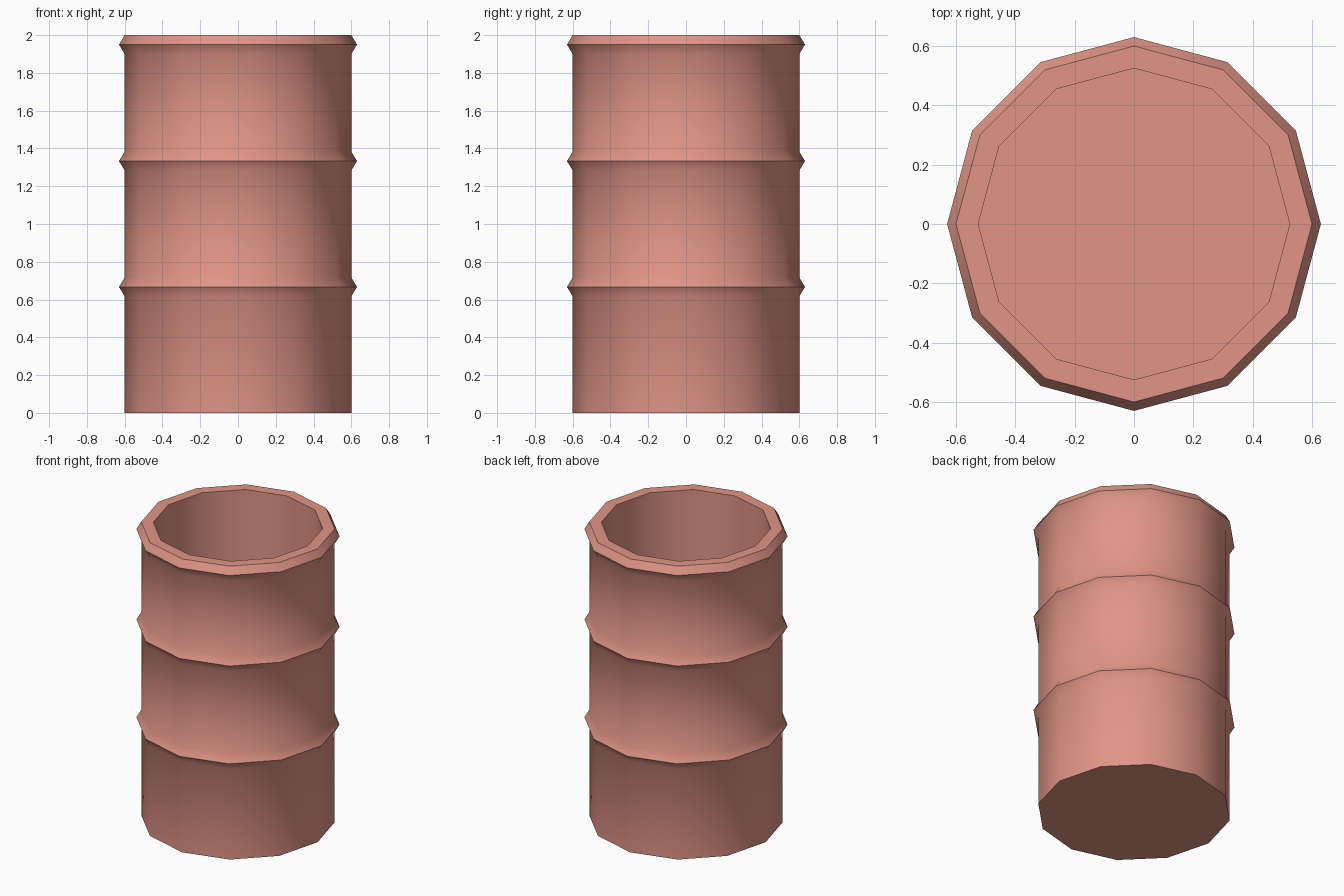
import bpy, bmesh, math

if "Cube" in bpy.data.objects:
    bpy.data.objects.remove(bpy.data.objects["Cube"])

SIDES = 12
R, RIB_R, INNER_R = 0.6, 0.63, 0.525
HEIGHT, FLOOR = 2.0, 0.075

# Profile: outer wall with two ribs and a rim, then down the inside wall
profile = [(R, 0.0)]
for z in (HEIGHT / 3, HEIGHT * 2 / 3, HEIGHT - 0.05):
    profile += [(R, z - 0.05), (RIB_R, z), (R, z + 0.05)]
profile += [(INNER_R, HEIGHT), (INNER_R, FLOOR)]

# Revolve the profile into rings of 12 sides
bm = bmesh.new()
rings = []
for r, z in profile:
    rings.append([bm.verts.new((r * math.cos(a), r * math.sin(a), z))
                  for a in (math.tau * i / SIDES for i in range(SIDES))])
for low, high in zip(rings, rings[1:]):
    for i in range(SIDES):
        j = (i + 1) % SIDES
        bm.faces.new((low[i], low[j], high[j], high[i]))

# Underside and inner floor
bm.faces.new(rings[0][::-1])
bm.faces.new(rings[-1])
bmesh.ops.recalc_face_normals(bm, faces=bm.faces[:])

mesh = bpy.data.meshes.new("barrel")
bm.to_mesh(mesh)
bm.free()
barrel = bpy.data.objects.new("barrel", mesh)
bpy.context.collection.objects.link(barrel)

# Salmon red paint
paint = bpy.data.materials.new("salmon_paint")
paint.diffuse_color = (0.75, 0.30, 0.24, 1.0)
paint.use_nodes = True
paint.node_tree.nodes["Principled BSDF"].inputs["Base Color"].default_value = paint.diffuse_color
mesh.materials.append(paint)

# Smooth walls, sharp rib and rim edges
bpy.context.view_layer.objects.active = barrel
barrel.select_set(True)
bpy.ops.object.shade_smooth_by_angle(angle=math.radians(40))
